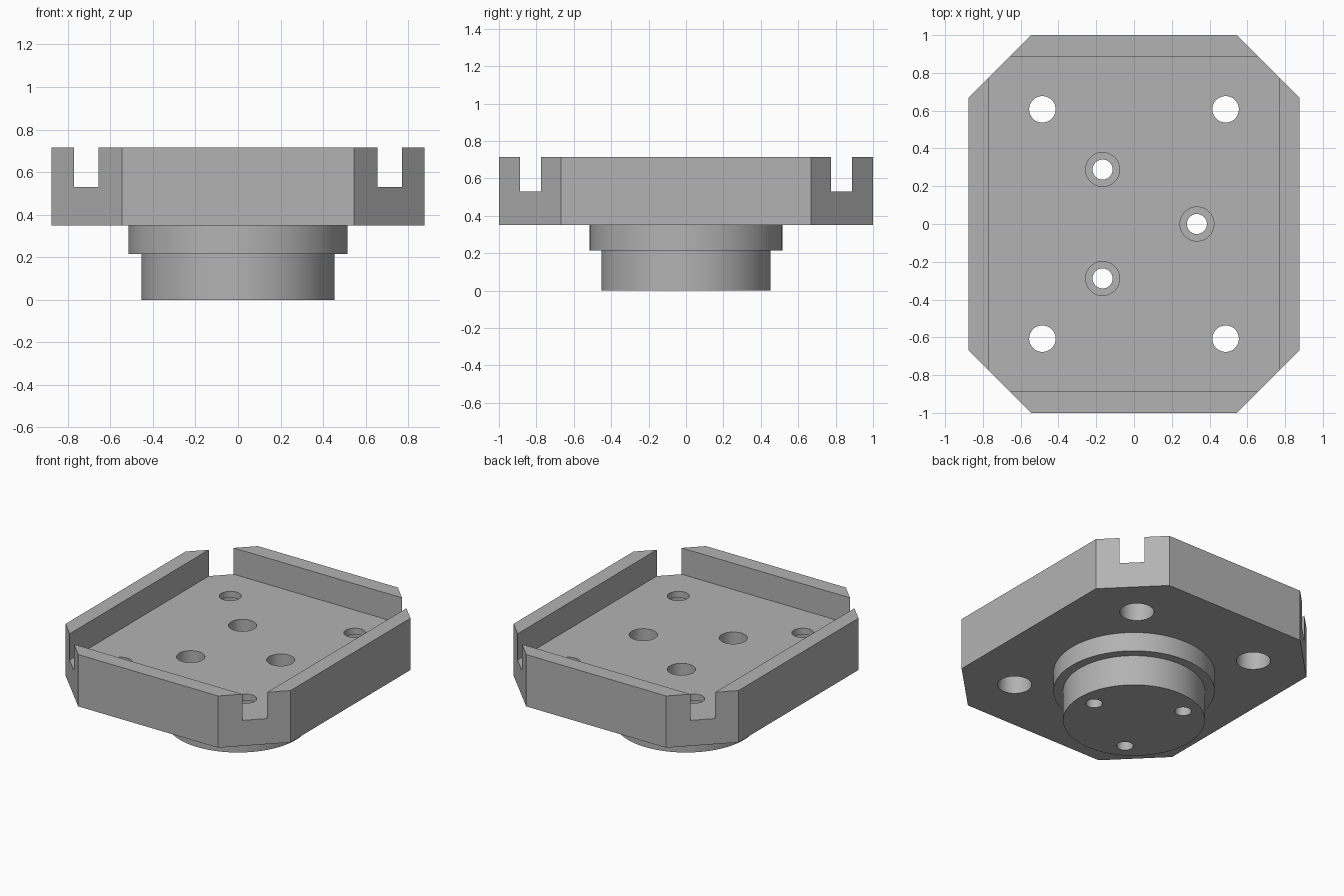
import bpy, bmesh, math

if "Cube" in bpy.data.objects:
    bpy.data.objects.remove(bpy.data.objects["Cube"], do_unlink=True)

# Main levels
BASE, STEP, UNDER, FLOOR, TOP = 0, 0.215, 0.35, 0.53, 0.715
HALF_X, HALF_Y = 0.877, 1.0

steel = bpy.data.materials.new("grey_steel")
steel.use_nodes = True
colour = (0.45, 0.45, 0.45, 1)
steel.diffuse_color = colour
steel.node_tree.nodes["Principled BSDF"].inputs["Base Color"].default_value = colour


def prism(name, outline, low, high):
    """Extrude a flat outline between two heights."""
    bm = bmesh.new()
    face = bm.faces.new([bm.verts.new((x, y, low)) for x, y in outline])
    grown = bmesh.ops.extrude_face_region(bm, geom=[face])["geom"]
    bmesh.ops.translate(bm, vec=(0, 0, high - low),
                        verts=[v for v in grown if isinstance(v, bmesh.types.BMVert)])
    bmesh.ops.recalc_face_normals(bm, faces=bm.faces)
    mesh = bpy.data.meshes.new(name)
    bm.to_mesh(mesh)
    bm.free()
    mesh.materials.append(steel)
    obj = bpy.data.objects.new(name, mesh)
    bpy.context.collection.objects.link(obj)
    return obj


def circle(radius, x=0, y=0, sides=64):
    return [(x + radius * math.cos(math.tau * i / sides),
             y + radius * math.sin(math.tau * i / sides)) for i in range(sides)]


def combine(target, tool, operation):
    """Apply a boolean and discard the tool."""
    mod = target.modifiers.new("cut", "BOOLEAN")
    mod.operation, mod.object, mod.solver = operation, tool, "EXACT"
    bpy.context.view_layer.update()
    graph = bpy.context.evaluated_depsgraph_get()
    mesh = bpy.data.meshes.new_from_object(target.evaluated_get(graph))
    target.modifiers.clear()
    target.data = mesh
    bpy.data.objects.remove(tool, do_unlink=True)


def drill(radius, x, y, low, high):
    combine(body, prism("drill", circle(radius, x, y, 48), low, high), "DIFFERENCE")


# Plate with chamfered corners
cx, cy = 0.545, 0.667
body = prism("mounting_plate", [(cx, -HALF_Y), (HALF_X, -cy), (HALF_X, cy), (cx, HALF_Y),
                                (-cx, HALF_Y), (-HALF_X, cy), (-HALF_X, -cy), (-cx, -HALF_Y)],
             UNDER, TOP)

# Rectangular pocket, open at the chamfers
px, py = 0.77, 0.888
pocket = prism("pocket", [(-px, -py), (px, -py), (px, py), (-px, py)], FLOOR, TOP + 0.1)
combine(body, pocket, "DIFFERENCE")

# Stepped round boss underneath
combine(body, prism("boss_flange", circle(0.515, sides=96), STEP, UNDER + 0.05), "UNION")
combine(body, prism("boss", circle(0.453, sides=96), BASE, UNDER + 0.1), "UNION")

# Corner bolt holes, counterbored from below
for sx in (-1, 1):
    for sy in (-1, 1):
        drill(0.07, sx * 0.485, sy * 0.607, UNDER - 0.1, TOP)
        drill(0.109, sx * 0.485, sy * 0.607, UNDER - 0.1, FLOOR - 0.045)

# Three boss bolt holes, counterbored from above
for i in range(3):
    angle = math.tau * i / 3
    x, y = 0.333 * math.cos(angle), 0.333 * math.sin(angle)
    drill(0.053, x, y, BASE - 0.1, TOP)
    drill(0.09, x, y, FLOOR - 0.11, TOP)

# Smooth round walls, sharp edges kept
bpy.ops.object.select_all(action="DESELECT")
body.select_set(True)
bpy.context.view_layer.objects.active = body
bpy.ops.object.shade_smooth_by_angle(angle=math.radians(30))
